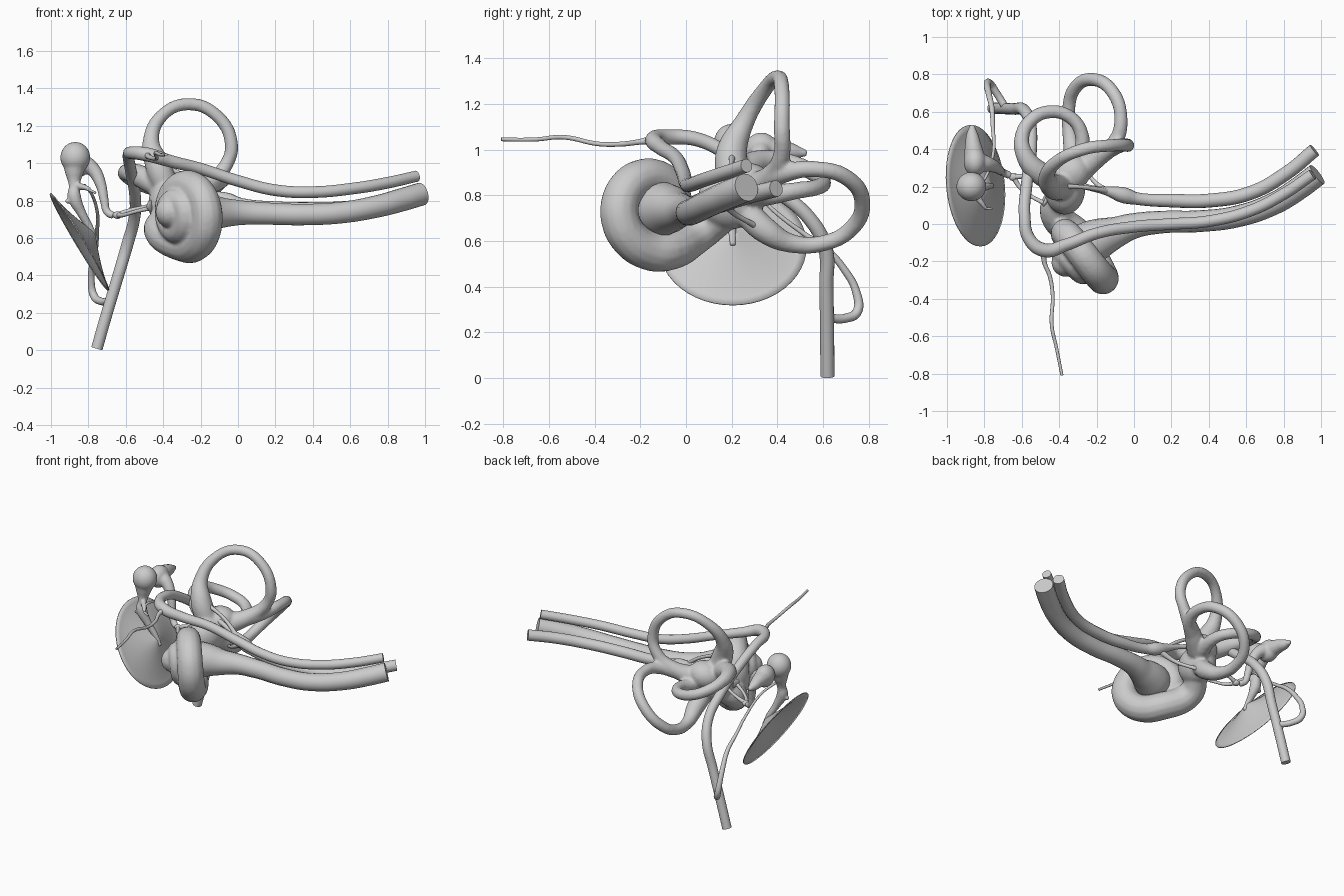
import bpy, bmesh, math
from mathutils import Vector


def activate(objs):
    bpy.ops.object.select_all(action='DESELECT')
    for o in objs:
        o.select_set(True)
    bpy.context.view_layer.objects.active = objs[0]


def tube(name, pts, res=8, sides=5):
    """Smooth round tube through (x, y, z, radius) points, as a mesh."""
    cu = bpy.data.curves.new(name, 'CURVE')
    cu.dimensions = '3D'
    cu.bevel_depth = 1.0
    cu.bevel_resolution = sides
    cu.resolution_u = res
    cu.use_fill_caps = True
    sp = cu.splines.new('BEZIER')
    sp.radius_interpolation = 'CARDINAL'
    sp.bezier_points.add(len(pts) - 1)
    for bp, (x, y, z, r) in zip(sp.bezier_points, pts):
        bp.co = (x, y, z)
        bp.radius = r
        bp.handle_left_type = bp.handle_right_type = 'AUTO'
    ob = bpy.data.objects.new(name, cu)
    bpy.context.collection.objects.link(ob)
    activate([ob])
    bpy.ops.object.convert(target='MESH')
    ob = bpy.context.view_layer.objects.active
    bm = bmesh.new()
    bm.from_mesh(ob.data)
    bmesh.ops.remove_doubles(bm, verts=bm.verts, dist=0.0002)
    bm.to_mesh(ob.data)
    bm.free()
    bpy.ops.object.shade_smooth_by_angle(angle=math.radians(50))
    return ob


def ball(name, loc, scale, rot=(0, 0, 0)):
    bpy.ops.mesh.primitive_uv_sphere_add(segments=32, ring_count=16, radius=1, location=loc, rotation=rot)
    ob = bpy.context.object
    ob.name = name
    ob.scale = scale
    bpy.ops.object.shade_smooth()
    return ob


def fuse(name, objs, voxel, smooth):
    """Join parts and melt them into one organic skin."""
    activate(objs)
    bpy.ops.object.join()
    ob = bpy.context.view_layer.objects.active
    ob.name = name
    bpy.ops.object.transform_apply(location=True, rotation=True, scale=True)
    m = ob.modifiers.new('Remesh', 'REMESH')
    m.mode = 'VOXEL'
    m.voxel_size = voxel
    m.use_smooth_shade = True
    s = ob.modifiers.new('Smooth', 'SMOOTH')
    s.factor = 0.5
    s.iterations = smooth
    return ob


# Cochlea: tapering spiral climbing along its axis
C = Vector((-0.25, -0.13, 0.74))
u, w, a = Vector((0.55, -0.83, 0)), Vector((0, 0, 0.9)), Vector((-0.83, -0.55, 0))
spiral = [(-0.38, 0.18, 0.72, 0.07), (-0.42, 0.06, 0.64, 0.085)]
N = 30
for i in range(N + 1):
    t = i / N
    th = math.radians(-105 + 860 * t)
    r = 0.2 * (1 - t) ** 1.2 + 0.01
    p = C + u * r * math.cos(th) + w * r * math.sin(th) + a * 0.17 * t
    spiral.append((*p, 0.09 - 0.042 * t))
cochlea = tube('cochlea', spiral, 6)
apex = ball('cochlea_apex', C + a * 0.14, (0.075, 0.075, 0.08))

# Vestibule and three semicircular canals, fused with the cochlea
vestibule = [ball('vestibule', (-0.37, 0.19, 0.78), (0.11, 0.14, 0.13)),
             ball('utricle', (-0.34, 0.27, 0.85), (0.11, 0.1, 0.09), (0, -0.3, 0.5))]
superior = tube('superior_canal', [
    (-0.38, 0.2, 0.86, 0.07), (-0.43, 0.2, 0.99, 0.068), (-0.465, 0.25, 1.11, 0.046),
    (-0.41, 0.335, 1.25, 0.035), (-0.27, 0.4, 1.315, 0.034), (-0.12, 0.42, 1.26, 0.034),
    (-0.035, 0.42, 1.1, 0.036), (-0.07, 0.42, 0.98, 0.038), (-0.16, 0.38, 0.89, 0.05),
    (-0.3, 0.28, 0.82, 0.07)])
posterior = tube('posterior_canal', [
    (-0.2, 0.35, 0.86, 0.05), (-0.1, 0.44, 0.9, 0.042), (-0.07, 0.56, 0.915, 0.036),
    (-0.11, 0.7, 0.88, 0.036), (-0.22, 0.773, 0.77, 0.036), (-0.32, 0.72, 0.65, 0.036),
    (-0.35, 0.6, 0.59, 0.036), (-0.34, 0.46, 0.59, 0.042), (-0.32, 0.35, 0.645, 0.058),
    (-0.34, 0.25, 0.74, 0.06)])
lateral = tube('lateral_canal', [
    (-0.4, 0.22, 0.86, 0.06), (-0.5, 0.27, 0.92, 0.062), (-0.58, 0.36, 0.95, 0.05),
    (-0.6, 0.46, 0.94, 0.04), (-0.55, 0.555, 0.9, 0.037), (-0.45, 0.6, 0.86, 0.036),
    (-0.34, 0.57, 0.835, 0.036), (-0.28, 0.48, 0.82, 0.038), (-0.29, 0.36, 0.8, 0.045),
    (-0.34, 0.25, 0.79, 0.05)])
fuse('bony_labyrinth', [cochlea, apex, *vestibule, superior, posterior, lateral], 0.01, 5)

# Cochlear nerve flaring into the spiral
tube('cochlear_nerve', [
    (-0.27, -0.12, 0.74, 0.12), (-0.19, -0.08, 0.74, 0.11), (-0.1, -0.045, 0.735, 0.085),
    (0.0, -0.01, 0.735, 0.068), (0.15, 0.01, 0.73, 0.06), (0.35, 0.015, 0.725, 0.058),
    (0.55, 0.04, 0.735, 0.058), (0.75, 0.11, 0.77, 0.06), (0.88, 0.19, 0.805, 0.062),
    (0.98, 0.265, 0.835, 0.062)], 10, 7)

# Vestibular nerve with its ganglion and branches
tube('vestibular_nerve', [
    (-0.3, 0.21, 0.88, 0.018), (-0.22, 0.19, 0.86, 0.016), (-0.14, 0.175, 0.83, 0.025),
    (-0.06, 0.155, 0.8, 0.042), (0.02, 0.135, 0.78, 0.033), (0.2, 0.125, 0.76, 0.036),
    (0.4, 0.125, 0.755, 0.037), (0.62, 0.165, 0.765, 0.037), (0.82, 0.275, 0.8, 0.037),
    (0.965, 0.395, 0.83, 0.037)])
tube('upper_nerve_branch', [(-0.12, 0.17, 0.82, 0.016), (-0.22, 0.19, 0.9, 0.012),
                            (-0.32, 0.2, 0.95, 0.012), (-0.42, 0.2, 0.98, 0.02)])
tube('lower_nerve_branch', [(-0.08, 0.16, 0.79, 0.02), (-0.18, 0.2, 0.73, 0.013),
                            (-0.26, 0.28, 0.68, 0.012), (-0.32, 0.34, 0.65, 0.02)])

# Facial nerve: bends at the genu, then drops straight to the floor
tube('facial_nerve', [
    (0.955, 0.265, 0.93, 0.03), (0.8, 0.16, 0.895, 0.031), (0.62, 0.07, 0.865, 0.031),
    (0.4, 0.015, 0.845, 0.031), (0.2, 0.0, 0.855, 0.031), (0.0, -0.015, 0.905, 0.031),
    (-0.2, -0.05, 0.97, 0.031), (-0.36, -0.11, 1.01, 0.033), (-0.48, -0.14, 1.045, 0.037),
    (-0.56, -0.08, 1.055, 0.034), (-0.585, 0.05, 1.045, 0.031), (-0.575, 0.2, 0.97, 0.031),
    (-0.55, 0.4, 0.82, 0.031), (-0.555, 0.54, 0.7, 0.031), (-0.59, 0.61, 0.57, 0.032),
    (-0.64, 0.615, 0.4, 0.031), (-0.7, 0.618, 0.2, 0.031), (-0.755, 0.62, 0.008, 0.031)], 10, 6)

# Thin petrosal nerve running forward from the genu
tube('petrosal_nerve', [
    (-0.48, -0.14, 1.045, 0.02), (-0.48, -0.2, 1.035, 0.013), (-0.45, -0.28, 1.025, 0.011),
    (-0.435, -0.38, 1.025, 0.01), (-0.44, -0.54, 1.055, 0.01), (-0.415, -0.66, 1.045, 0.009),
    (-0.385, -0.81, 1.045, 0.008)])

# Chorda nerve looping back from the facial nerve up to the malleus
tube('chorda_nerve', [
    (-0.685, 0.62, 0.262, 0.02), (-0.735, 0.7, 0.262, 0.02), (-0.77, 0.75, 0.29, 0.021),
    (-0.785, 0.745, 0.38, 0.018), (-0.775, 0.69, 0.48, 0.016), (-0.76, 0.62, 0.56, 0.014),
    (-0.755, 0.52, 0.63, 0.011), (-0.75, 0.4, 0.72, 0.009), (-0.78, 0.28, 0.83, 0.008),
    (-0.82, 0.18, 0.88, 0.008), (-0.8, 0.09, 0.86, 0.008), (-0.76, 0.08, 0.84, 0.006)])

# Eardrum: tilted thin oval pulled inward to a cone
bm = bmesh.new()
centre = Vector((-0.845, 0.205, 0.58))
d1, d2, nrm = Vector((0.155, 0.0, -0.26)), Vector((-0.025, 0.325, 0.0)), Vector((0.86, 0, 0.51))
segs, rings = 48, 10
prev, tip = None, bm.verts.new(centre + nrm * 0.095)
for j in range(1, rings + 1):
    f = j / rings
    ring = []
    for k in range(segs):
        t = 2 * math.pi * k / segs
        ring.append(bm.verts.new(centre + f * (d1 * math.cos(t) + d2 * math.sin(t))
                                 + nrm * 0.095 * (1 - f) ** 1.35))
    for k in range(segs):
        n = (k + 1) % segs
        if prev:
            bm.faces.new((prev[k], ring[k], ring[n], prev[n]))
        else:
            bm.faces.new((tip, ring[k], ring[n]))
    prev = ring
me = bpy.data.meshes.new('eardrum')
bm.to_mesh(me)
bm.free()
drum = bpy.data.objects.new('eardrum', me)
bpy.context.collection.objects.link(drum)
activate([drum])
bpy.ops.object.shade_smooth()
drum.modifiers.new('Thickness', 'SOLIDIFY').thickness = 0.006

# Malleus: round head, neck, handle and small processes
fuse('malleus', [
    ball('malleus_head', (-0.87, 0.2, 1.03), (0.08, 0.078, 0.083)),
    tube('malleus_handle', [(-0.87, 0.2, 1.02, 0.07), (-0.875, 0.19, 0.94, 0.048), (-0.875, 0.18, 0.88, 0.03),
                            (-0.875, 0.17, 0.82, 0.036), (-0.84, 0.18, 0.74, 0.026),
                            (-0.79, 0.2, 0.65, 0.02), (-0.755, 0.205, 0.58, 0.014)]),
    tube('malleus_side_process', [(-0.87, 0.17, 0.82, 0.025), (-0.92, 0.165, 0.79, 0.012)]),
    tube('malleus_front_process', [(-0.87, 0.18, 0.88, 0.02), (-0.82, 0.12, 0.87, 0.016),
                                   (-0.79, 0.08, 0.86, 0.01)])], 0.007, 4)

# Incus: body, short process and hooked long process
fuse('incus', [
    ball('incus_body', (-0.85, 0.33, 1.0), (0.06, 0.075, 0.075)),
    tube('incus_short_process', [(-0.85, 0.33, 1.0, 0.06), (-0.86, 0.42, 1.0, 0.045),
                                 (-0.865, 0.48, 0.99, 0.032), (-0.865, 0.53, 0.985, 0.014)]),
    tube('incus_long_process', [(-0.84, 0.33, 1.0, 0.055), (-0.78, 0.32, 0.97, 0.04),
                                (-0.735, 0.3, 0.89, 0.03), (-0.715, 0.285, 0.8, 0.024),
                                (-0.7, 0.275, 0.74, 0.021), (-0.665, 0.26, 0.718, 0.021)])], 0.007, 4)

# Stapes: head, two arched legs and oval footplate
stapes = [ball('stapes_head', (-0.645, 0.252, 0.722), (0.025, 0.022, 0.02))]
for s in (-1, 1):
    ox, oy, oz = 0.022 * s, 0.04 * s, 0.012 * s
    stapes.append(tube('stapes_leg', [
        (-0.645, 0.252, 0.722, 0.015), (-0.595 + ox * 0.7, 0.225 + oy * 0.7, 0.735 + oz, 0.011),
        (-0.53 + ox, 0.19 + oy, 0.752 + oz, 0.01), (-0.455 + ox, 0.15 + oy, 0.77 + oz, 0.012)]))
stapes.append(ball('stapes_footplate', (-0.455, 0.15, 0.77), (0.014, 0.065, 0.035), (0, 0, -0.5)))
activate(stapes)
bpy.ops.object.join()
bpy.context.view_layer.objects.active.name = 'stapes'
